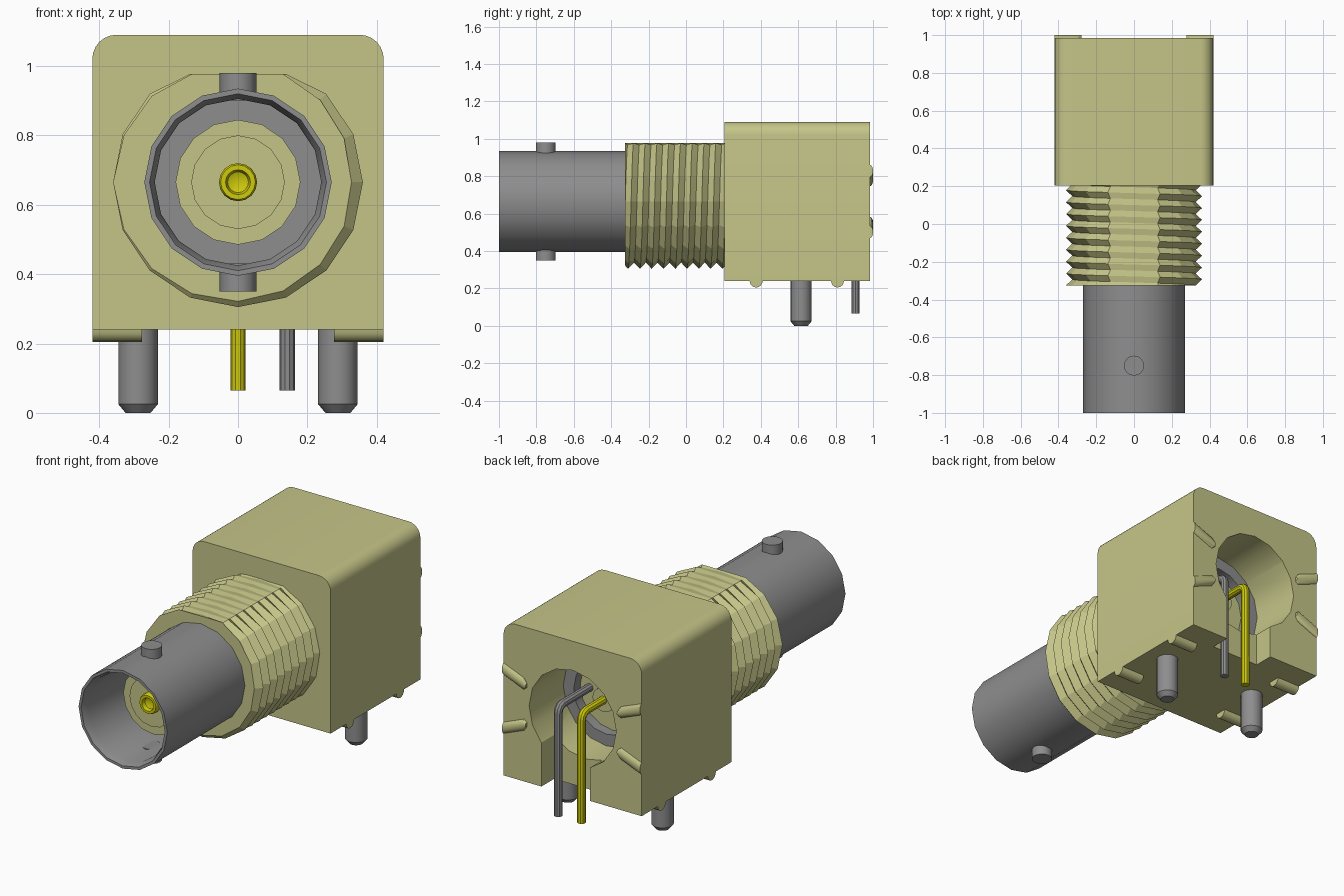
import bpy, bmesh, math
from mathutils import Vector

if "Cube" in bpy.data.objects:
    bpy.data.objects.remove(bpy.data.objects["Cube"], do_unlink=True)

AXIS = 0.665   # height of the connector axis
SEG = 16       # sides of the round parts


def material(name, rgb):
    m = bpy.data.materials.new(name)
    m.use_nodes = True
    m.diffuse_color = (*rgb, 1)
    m.node_tree.nodes["Principled BSDF"].inputs["Base Color"].default_value = (*rgb, 1)
    return m


TAN = material("tan plastic", (0.56, 0.56, 0.25))
GREY = material("grey metal", (0.27, 0.27, 0.27))
GOLD = material("gold contact", (0.62, 0.59, 0.004))


def finish(name, bm, mat, smooth=True):
    bmesh.ops.remove_doubles(bm, verts=bm.verts, dist=1e-5)
    bmesh.ops.recalc_face_normals(bm, faces=bm.faces)
    me = bpy.data.meshes.new(name)
    bm.to_mesh(me)
    bm.free()
    ob = bpy.data.objects.new(name, me)
    bpy.context.collection.objects.link(ob)
    me.materials.append(mat)
    if smooth:
        smooth_object(ob)
    return ob


def smooth_object(ob):
    bpy.ops.object.select_all(action="DESELECT")
    ob.select_set(True)
    bpy.context.view_layer.objects.active = ob
    bpy.ops.object.shade_smooth_by_angle(angle=math.radians(30))


def loft(name, rings, mat, smooth=True):
    """Skin rings of equal length and cap both ends."""
    bm = bmesh.new()
    rows = [[bm.verts.new(p) for p in ring] for ring in rings]
    n = len(rows[0])
    for a, b in zip(rows, rows[1:]):
        for i in range(n):
            j = (i + 1) % n
            bm.faces.new((a[i], a[j], b[j], b[i]))
    bm.faces.new(rows[0])
    bm.faces.new(rows[-1])
    return finish(name, bm, mat, smooth)


def turned(name, profile, mat, center=(0, 0, AXIS), vertical=False, seg=SEG):
    """Turn (radius, position) points about the y axis, or about z if vertical."""
    c = Vector(center)
    rings = []
    for r, t in profile:
        ring = []
        for i in range(seg):
            a = 2 * math.pi * i / seg
            u, v = r * math.cos(a), r * math.sin(a)
            ring.append(c + Vector((u, v, t) if vertical else (u, t, v)))
        rings.append(ring)
    return loft(name, rings, mat)


def box(name, lo, hi, mat):
    corners = [(lo[0], lo[1]), (hi[0], lo[1]), (hi[0], hi[1]), (lo[0], hi[1])]
    return loft(name, [[(x, y, z) for x, y in corners] for z in (lo[2], hi[2])], mat, False)


# Housing block with rounded top edges
outline = [(-0.42, 0.24), (0.42, 0.24)]
for side in (1, -1):
    for k in range(7):
        a = math.pi / 2 * (k / 6 if side == 1 else 1 - k / 6)
        outline.append((side * (0.35 + 0.07 * math.cos(a)), 1.02 + 0.07 * math.sin(a)))
housing = loft("housing", [[(x, y, z) for x, z in outline] for y in (0.205, 0.985)], TAN, False)

# Rear pocket and lead slot
cutters = [
    turned("pocket_cutter", [(0.265, 0.6), (0.265, 1.1)], TAN),
    box("slot_cutter", (-0.105, 0.875, 0.1), (0.19, 1.1, 0.58), TAN),
]
for cutter in cutters:
    cutter.hide_render = True
    mod = housing.modifiers.new("cut", "BOOLEAN")
    mod.operation = "DIFFERENCE"
    mod.solver = "EXACT"
    mod.object = cutter
    bpy.context.view_layer.objects.active = housing
    bpy.ops.object.modifier_apply(modifier=mod.name)
for cutter in cutters:
    bpy.data.objects.remove(cutter, do_unlink=True)
smooth_object(housing)

# Half-round standoff ribs under the block and spacer ribs on its back
ARC = [math.pi * k / 8 for k in range(9)]
for side, label in ((1, "left"), (-1, "right")):
    for y, place in ((0.375, "front"), (0.81, "rear")):
        loft(f"bottom_rib_{place}_{label}",
             [[(side * x, y + 0.035 * math.cos(a), 0.242 - 0.037 * math.sin(a)) for a in ARC]
              for x in (0.277, 0.42)], TAN)
    for up, place in ((1, "upper"), (-1, "lower")):
        loft(f"back_rib_{place}_{label}",
             [[(side * x, 0.983 + 0.017 * math.sin(a), AXIS + up * h + w * math.cos(a)) for a in ARC]
              for x, h, w in ((0.278, 0.107, 0.012), (0.295, 0.113, 0.032), (0.42, 0.163, 0.032))], TAN)

# Threaded neck: a helical V thread with a flat along the top
Y0, Y1, PITCH, ROOT, CREST, FLAT = -0.325, 0.21, 0.063, 0.327, 0.36, 0.977


def thread_point(k, i):
    shift = PITCH * i / SEG
    y = min(max(Y0 + PITCH * (k / 2 - 2) + shift, Y0), Y1)
    phase = ((y - Y0 - shift) / PITCH) % 1
    r = ROOT + (CREST - ROOT) * (1 - abs(2 * phase - 1))
    a = 2 * math.pi * i / SEG
    return Vector((r * math.cos(a), y, min(AXIS + r * math.sin(a), FLAT)))


bm = bmesh.new()
rows = [[bm.verts.new(thread_point(k, i)) for i in range(SEG + 1)] for k in range(26)]
for a, b in zip(rows, rows[1:]):
    for i in range(SEG):
        pts = [v.co for v in (a[i], a[i + 1], b[i + 1], b[i])]
        if max(p.y for p in pts) - min(p.y for p in pts) > 1e-6:
            bm.faces.new((a[i], a[i + 1], b[i + 1], b[i]))
for row in (rows[0], rows[-1]):
    bm.faces.new(row[:-1])
bmesh.ops.remove_doubles(bm, verts=bm.verts, dist=1e-5)
bmesh.ops.dissolve_degenerate(bm, edges=bm.edges, dist=1e-5)
finish("threaded_neck", bm, TAN, False)

# Metal barrel with a deep open front
turned("barrel", [(0, -0.3), (0.27, -0.3), (0.27, -1), (0.255, -1), (0.24, -0.96),
                  (0.24, -0.42), (0, -0.42)], GREY)
for label, z0, z1 in (("top", 0.9, 0.98), ("bottom", 0.35, 0.43)):
    turned(f"bayonet_stud_{label}", [(0.053, z0), (0.053, z1)], GREY, (0, -0.75, 0), True)

# Insulator and gold socket inside the barrel
turned("front_insulator", [(0, -0.41), (0.18, -0.41), (0.18, -0.74), (0.135, -0.74),
                           (0.135, -0.75), (0, -0.75)], TAN)
turned("socket", [(0, -0.5), (0.055, -0.5), (0.055, -0.775), (0.05, -0.785),
                  (0.036, -0.785), (0.03, -0.765), (0, -0.752)], GOLD)

# Metal ring and insulator inside the rear pocket
turned("rear_ring", [(0.264, 0.59), (0.264, 0.69), (0.2, 0.69), (0.2, 0.62), (0, 0.62), (0, 0.59)], GREY)
turned("rear_insulator", [(0, 0.6), (0.199, 0.6), (0.199, 0.635), (0.065, 0.635),
                          (0.065, 0.72), (0, 0.72)], TAN)


# Bent leads
def lead(name, x, mat):
    curve = bpy.data.curves.new(name, "CURVE")
    curve.dimensions = "3D"
    curve.bevel_depth = 0.022
    curve.bevel_resolution = 3
    curve.use_fill_caps = True
    path = [(0.62, AXIS), (0.872, AXIS)]
    path += [(0.872 + 0.035 * math.sin(a), AXIS - 0.035 + 0.035 * math.cos(a))
             for a in (math.radians(d) for d in (30, 60, 90))]
    path.append((0.907, 0.065))
    spline = curve.splines.new("POLY")
    spline.points.add(len(path) - 1)
    for p, (y, z) in zip(spline.points, path):
        p.co = (x, y, z, 1)
    ob = bpy.data.objects.new(name, curve)
    bpy.context.collection.objects.link(ob)
    curve.materials.append(mat)
    bpy.ops.object.select_all(action="DESELECT")
    ob.select_set(True)
    bpy.context.view_layer.objects.active = ob
    bpy.ops.object.convert(target="MESH")
    smooth_object(bpy.context.view_layer.objects.active)


lead("signal_lead", 0, GOLD)
lead("ground_lead", 0.142, GREY)

# Mounting pegs with chamfered tips
for side, label in ((1, "left"), (-1, "right")):
    turned(f"mounting_peg_{label}", [(0.036, 0), (0.057, 0.025), (0.057, 0.3)], GREY,
           (side * 0.288, 0.615, 0), True)
